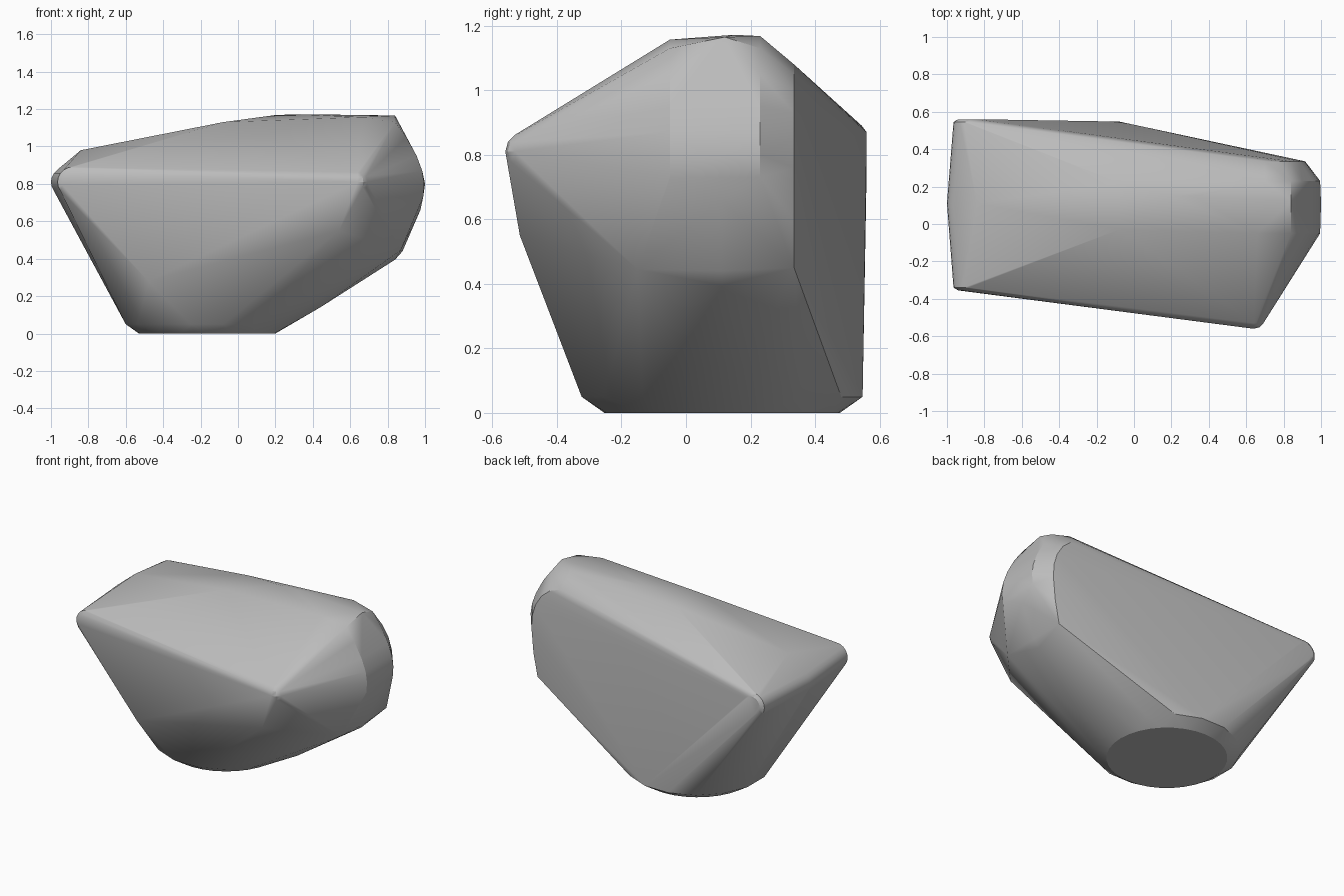
import bpy, bmesh
from math import sin, cos, pi
from mathutils import Vector

if "Cube" in bpy.data.objects:
    bpy.data.objects.remove(bpy.data.objects["Cube"], do_unlink=True)

stone = bpy.data.materials.new("stone_grey")
stone.use_nodes = True
GREY = (0.5, 0.5, 0.5, 1)
stone.diffuse_color = GREY
stone.node_tree.nodes["Principled BSDF"].inputs["Base Color"].default_value = GREY

points = []


def flat_ring(x, y, z, r, n, offset=0.0):
    """Horizontal ring of points."""
    for i in range(n):
        a = 2 * pi * (i + offset) / n
        points.append((x + r * cos(a), y + r * sin(a), z))


def upright_ring(x, y, z, r, n=20):
    """Ring of points standing across the y axis."""
    for i in range(n):
        a = 2 * pi * i / n
        points.append((x + r * cos(a), y, z + r * sin(a)))


def ball(x, y, z, r):
    """Rounded corner."""
    for k in range(-2, 3):
        a = k * pi / 6
        flat_ring(x, y, z + r * sin(a), r * cos(a), 12)


def strip(profile, ys):
    """Profile of (x, z) repeated at several y positions."""
    for y in ys:
        points.extend((x, y, z) for x, z in profile)


# Round foot with a chamfered rim
flat_ring(-0.165, 0.112, 0.0, 0.365, 32)
flat_ring(-0.165, 0.112, 0.05, 0.444, 16, 0.5)

# Narrow rounded end, slightly bowed in the middle
upright_ring(-0.885, -0.34, 0.81, 0.08)
upright_ring(-0.88, -0.355, 0.81, 0.06)
upright_ring(-0.92, 0.11, 0.81, 0.08)
upright_ring(-0.885, 0.545, 0.81, 0.08)
upright_ring(-0.88, 0.56, 0.81, 0.06)

# Protruding front corner and the facet beneath it
ball(0.64, -0.5, 0.81, 0.06)
points += [(0.54, -0.515, 0.55), (-0.48, -0.39, 0.28)]

# Broad rounded end
strip([(0.66, 1.157), (0.84, 1.13), (0.9, 1.05), (0.955, 0.95),
       (0.985, 0.87), (0.995, 0.8), (0.99, 0.73)], [-0.05, 0.23])
points += [(0.84, 0.12, 1.165), (1.0, 0.11, 0.8), (0.975, 0.11, 0.66)]
strip([(0.7, 1.08), (0.78, 1.05), (0.84, 1.0), (0.885, 0.93),
       (0.91, 0.85), (0.915, 0.76), (0.9, 0.6), (0.87, 0.45)], [0.335])

# Lower edge of the broad end, sloping down to the foot
points += [(0.87, -0.15, 0.445), (0.88, 0.11, 0.44), (0.84, 0.11, 0.395),
           (0.44, 0.0, 0.14), (0.44, 0.2, 0.14)]

# Shallow crown
points += [(-0.84, 0.11, 0.98), (-0.08, -0.03, 1.13), (-0.08, 0.22, 1.13),
           (0.2, 0.15, 1.168), (0.32, 0.15, 1.172), (0.7, 0.23, 1.168)]

# Wrap all the control points in one convex skin
bm = bmesh.new()
for p in points:
    bm.verts.new(Vector(p))
bmesh.ops.remove_doubles(bm, verts=bm.verts[:], dist=0.002)
hull = bmesh.ops.convex_hull(bm, input=bm.verts[:])
loose = {g for key in ("geom_interior", "geom_unused") for g in hull[key]
         if isinstance(g, bmesh.types.BMVert)}
bmesh.ops.delete(bm, geom=list(loose), context="VERTS")
bmesh.ops.dissolve_limit(bm, angle_limit=0.02, verts=bm.verts[:], edges=bm.edges[:])
bmesh.ops.recalc_face_normals(bm, faces=bm.faces[:])

mesh = bpy.data.meshes.new("boulder")
bm.to_mesh(mesh)
bm.free()
mesh.materials.append(stone)
boulder = bpy.data.objects.new("boulder", mesh)
bpy.context.collection.objects.link(boulder)
bpy.ops.object.select_all(action="DESELECT")
boulder.select_set(True)
bpy.context.view_layer.objects.active = boulder
bpy.ops.object.shade_smooth_by_angle(angle=0.5)
